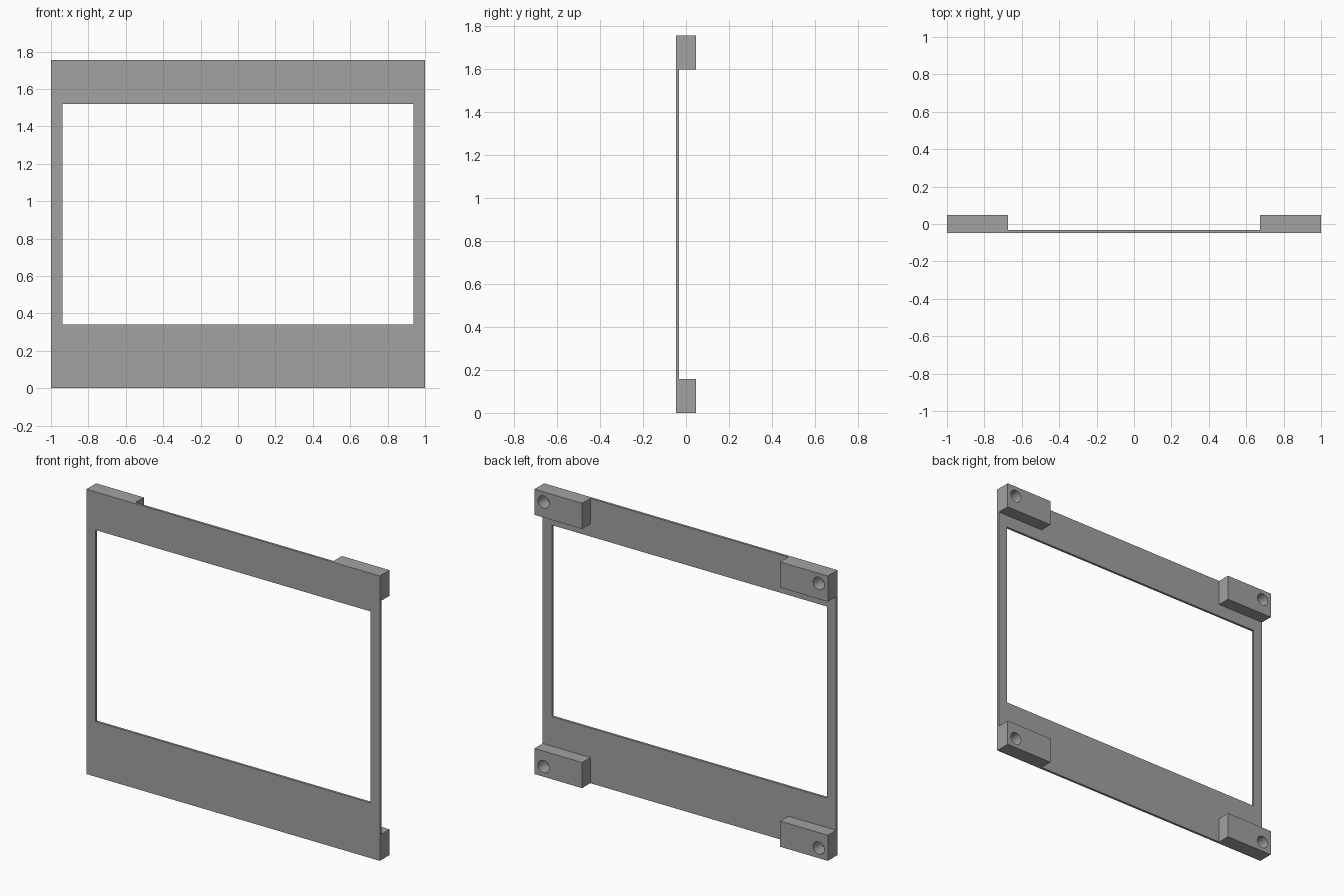
import bpy, bmesh

if "Cube" in bpy.data.objects:
    bpy.data.objects.remove(bpy.data.objects["Cube"], do_unlink=True)

HEIGHT = 1.755
FRONT, PLATE_BACK, BACK = -0.0475, -0.0325, 0.0475
BLOCK_W, BLOCK_H = 0.325, 0.158
HOLE_INSET, HOLE_R = 0.0625, 0.038

grey = bpy.data.materials.new("plain grey")
grey.use_nodes = True
colour = (0.36, 0.36, 0.36, 1)
grey.diffuse_color = colour
grey.node_tree.nodes["Principled BSDF"].inputs["Base Color"].default_value = colour


def finish(bm, name):
    bmesh.ops.recalc_face_normals(bm, faces=bm.faces[:])
    mesh = bpy.data.meshes.new(name)
    bm.to_mesh(mesh)
    bm.free()
    mesh.materials.append(grey)
    obj = bpy.data.objects.new(name, mesh)
    bpy.context.collection.objects.link(obj)
    return obj


def rectangle(bm, x, z0, z1):
    return [bm.verts.new((px, FRONT, pz))
            for px, pz in ((-x, z0), (x, z0), (x, z1), (-x, z1))]


# Thin front frame: a flat ring around the window, extruded backwards
bm = bmesh.new()
outer = rectangle(bm, 1, 0, HEIGHT)
inner = rectangle(bm, 0.9375, 0.34, 1.52)
for i in range(4):
    j = (i + 1) % 4
    bm.faces.new((outer[i], outer[j], inner[j], inner[i]))
ring = bmesh.ops.extrude_face_region(bm, geom=bm.faces[:], use_keep_orig=True)
moved = [v for v in ring["geom"] if isinstance(v, bmesh.types.BMVert)]
bmesh.ops.translate(bm, verts=moved, vec=(0, PLATE_BACK - FRONT, 0))
finish(bm, "front_frame")


# Corner mounting block with a round screw hole open to the back
def mounting_block(name, sx, top):
    z_side = 1 if top else -1
    z_edge = HEIGHT if top else 0
    depth = BACK - PLATE_BACK
    mid_y = (BACK + PLATE_BACK) / 2
    bpy.ops.mesh.primitive_cube_add(
        size=1, location=(sx * (1 - BLOCK_W / 2), mid_y, z_edge - z_side * BLOCK_H / 2))
    block = bpy.context.object
    block.name = name
    block.scale = (BLOCK_W, depth, BLOCK_H)
    bpy.ops.object.transform_apply(location=True, rotation=False, scale=True)
    block.data.materials.append(grey)

    bpy.ops.mesh.primitive_cylinder_add(
        vertices=32, radius=HOLE_R, depth=depth * 2, rotation=(1.570796, 0, 0),
        location=(sx * (1 - HOLE_INSET), mid_y, z_edge - z_side * HOLE_INSET))
    cutter = bpy.context.object
    cutter.name = "hole_cutter"
    cutter.hide_render = True
    cutter.data.materials.append(grey)

    cut = block.modifiers.new("screw_hole", "BOOLEAN")
    cut.operation = "DIFFERENCE"
    cut.solver = "EXACT"
    cut.object = cutter
    bpy.ops.object.select_all(action="DESELECT")
    block.select_set(True)
    bpy.context.view_layer.objects.active = block
    bpy.ops.object.modifier_apply(modifier=cut.name)
    bpy.data.objects.remove(cutter, do_unlink=True)
    bpy.ops.object.shade_smooth_by_angle()


for side, sx in (("left", 1), ("right", -1)):
    for level, top in (("top", True), ("bottom", False)):
        mounting_block(f"{level}_{side}_mounting_block", sx, top)
